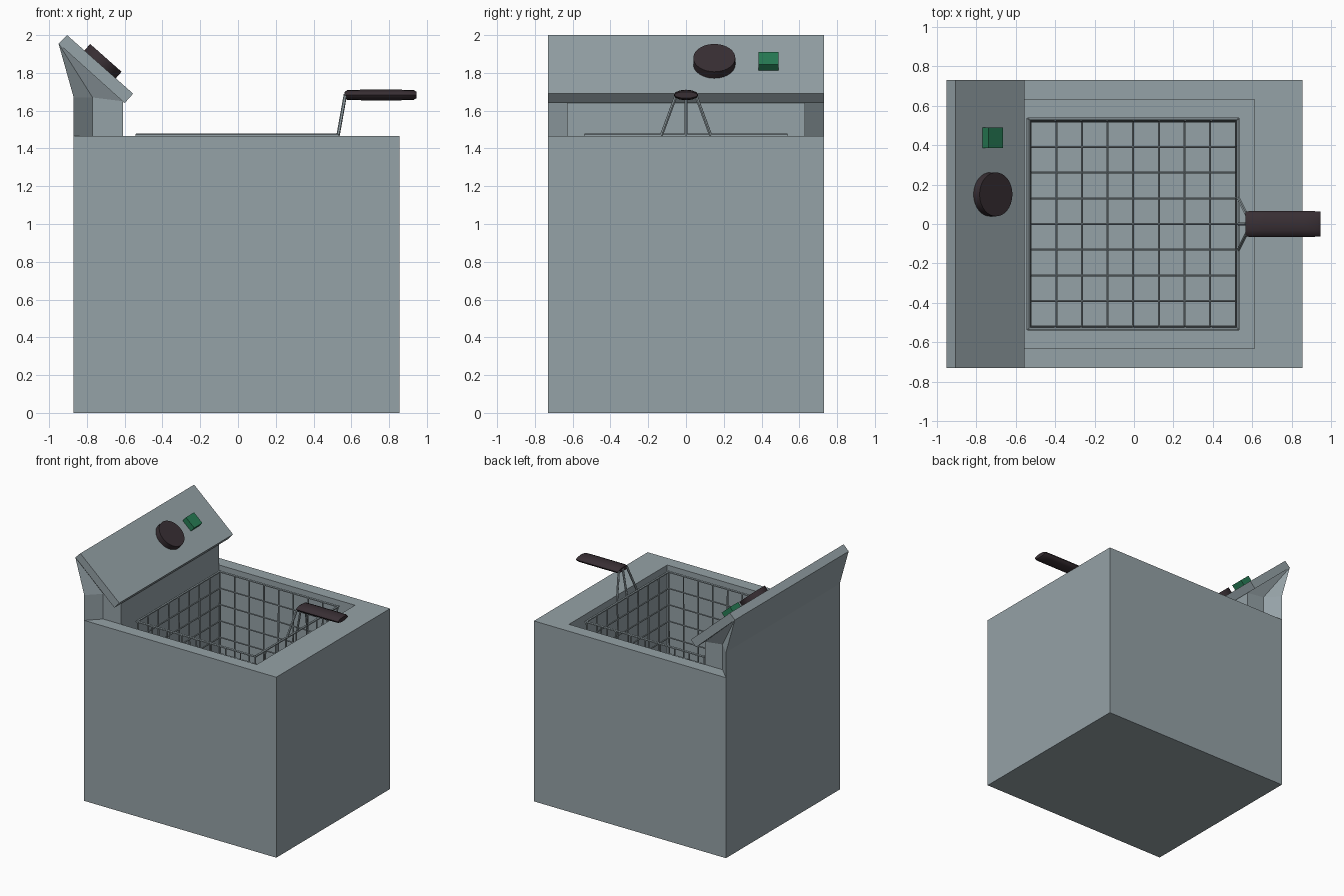
import bpy, bmesh, math
from mathutils import Vector, Matrix

if "Cube" in bpy.data.objects:
    bpy.data.objects.remove(bpy.data.objects["Cube"])


def material(name, rgb):
    m = bpy.data.materials.new(name)
    m.diffuse_color = (*rgb, 1)
    m.use_nodes = True
    m.node_tree.nodes["Principled BSDF"].inputs["Base Color"].default_value = m.diffuse_color
    return m


STEEL = material("brushed steel", (0.30, 0.36, 0.385))
BLACK = material("dark plastic", (0.04, 0.028, 0.034))
GREEN = material("green switch", (0.02, 0.20, 0.09))


def finish(name, bm, mat):
    bmesh.ops.recalc_face_normals(bm, faces=bm.faces[:])
    me = bpy.data.meshes.new(name)
    bm.to_mesh(me)
    bm.free()
    me.materials.append(mat)
    ob = bpy.data.objects.new(name, me)
    bpy.context.collection.objects.link(ob)
    return ob


def loft(name, rings, mat):
    """Join equal-length rings of points with quads and cap both ends."""
    bm = bmesh.new()
    vs = [[bm.verts.new(p) for p in r] for r in rings]
    n = len(vs[0])
    for a, b in zip(vs, vs[1:]):
        for i in range(n):
            j = (i + 1) % n
            bm.faces.new((a[i], a[j], b[j], b[i]))
    bm.faces.new(vs[0])
    bm.faces.new(vs[-1])
    return finish(name, bm, mat)


def rect(x0, x1, y, z):
    return [(x0, -y, z), (x1, -y, z), (x1, y, z), (x0, y, z)]


def wire(bm, a, b, r=0.006, sides=6):
    a, b = Vector(a), Vector(b)
    d = b - a
    mat = Matrix.Translation((a + b) / 2) @ d.to_track_quat('Z', 'Y').to_matrix().to_4x4()
    bmesh.ops.create_cone(bm, cap_ends=True, segments=sides, radius1=r, radius2=r,
                          depth=d.length + r, matrix=mat)


def path(bm, pts, r=0.006):
    for a, b in zip(pts, pts[1:]):
        wire(bm, a, b, r)


# Housing with sunken oil tank
TOP = 1.465
loft("fryer_body", [rect(-0.87, 0.855, 0.73, 0), rect(-0.87, 0.855, 0.73, TOP),
                    rect(-0.61, 0.61, 0.63, TOP), rect(-0.61, 0.61, 0.63, 0.5)], STEEL)

# Neck behind the tank
plan = [(-0.87, -0.73), (-0.77, -0.63), (-0.61, -0.63)]
plan += [(x, -y) for x, y in reversed(plan)]
heights = [1.67, 1.67, 1.65, 1.65, 1.67, 1.67]
neck_top = [(x, y, z) for (x, y), z in zip(plan, heights)]
loft("control_neck", [[(x, y, TOP) for x, y in plan], neck_top], STEEL)

# Flare joining the neck to the panel
bm = bmesh.new()
v = [bm.verts.new(p) for p in neck_top]
a0, a1 = bm.verts.new((-0.95, -0.73, 1.955)), bm.verts.new((-0.95, 0.73, 1.955))
for f in ((a0, v[0], v[1]), (a0, v[1], v[2]), (a1, v[5], v[4]), (a1, v[4], v[3]),
          (a0, v[0], v[5], a1), (a0, v[2], v[3], a1)):
    bm.faces.new(f)
finish("panel_flare", bm, STEEL)

# Sloping control panel
profile = [(-0.95, 1.955), (-0.905, 2.0), (-0.555, 1.69), (-0.60, 1.64)]
loft("control_panel", [[(x, y, z) for x, z in profile] for y in (-0.73, 0.73)], STEEL)

# Knob and switch stand square to the panel
slope = Vector((0.35, 0, -0.31)).normalized()
side = Vector((0, 1, 0))
normal = slope.cross(side).normalized()


def on_panel(y, lift):
    o = Vector((-0.73, y, 1.845)) + normal * lift
    return Matrix.Translation(o) @ Matrix((slope, side, normal)).transposed().to_4x4()


bm = bmesh.new()
bmesh.ops.create_cone(bm, cap_ends=True, segments=40, radius1=0.111, radius2=0.111,
                      depth=0.05, matrix=on_panel(0.15, 0.021))
knob = finish("temperature_knob", bm, BLACK)

bm = bmesh.new()
bmesh.ops.create_cube(bm, size=1, matrix=on_panel(0.437, 0.02) @ Matrix.Diagonal((0.1, 0.105, 0.05, 1)))
finish("power_switch", bm, GREEN)

# Wire basket: hoops around, U-shaped wires in both directions
CX, CELL, N, DEPTH = -0.004, 0.132, 8, 6
H = CELL * N / 2
RIM = 1.47
BOTTOM = RIM - DEPTH * CELL
bm = bmesh.new()


def hoop(h, z, r):
    c = rect(CX - h, CX + h, h, z)
    path(bm, c + c[:1], r)


hoop(H + 0.004, RIM, 0.009)
for k in range(1, DEPTH + 1):
    hoop(H - 0.008 * k / DEPTH, RIM - k * CELL, 0.006)
for i in range(N + 1):
    t = -H + i * CELL
    b = t * (H - 0.008) / H
    hb = H - 0.008
    path(bm, [(CX + t, -H, RIM), (CX + b, -hb, BOTTOM), (CX + b, hb, BOTTOM), (CX + t, H, RIM)])
    path(bm, [(CX - H, t, RIM), (CX - hb, b, BOTTOM), (CX + hb, b, BOTTOM), (CX + H, t, RIM)])
finish("wire_basket", bm, STEEL)

# Three struts carrying the handle
bm = bmesh.new()
for s in (-1, 0, 1):
    path(bm, [(0.53, 0.13 * s, RIM), (0.568, 0.052 * s, 1.682), (0.62, 0.045 * s, 1.683)], 0.009)
finish("handle_struts", bm, STEEL)

# Flattened handle grip with softened ends
rings = []
for x, k in ((0.565, 0.6), (0.58, 0.95), (0.66, 1.0), (0.86, 1.0), (0.93, 0.93), (0.945, 0.6)):
    rings.append([(x, 0.065 * (0.9 + 0.1 * k) * math.cos(a), 1.683 + 0.028 * k * math.sin(a))
                  for a in [math.tau * i / 12 for i in range(12)]])
grip = loft("handle_grip", rings, BLACK)

# Smooth the rounded parts
for ob in (knob, grip):
    bpy.ops.object.select_all(action='DESELECT')
    ob.select_set(True)
    bpy.context.view_layer.objects.active = ob
    bpy.ops.object.shade_smooth_by_angle(angle=math.radians(35))
